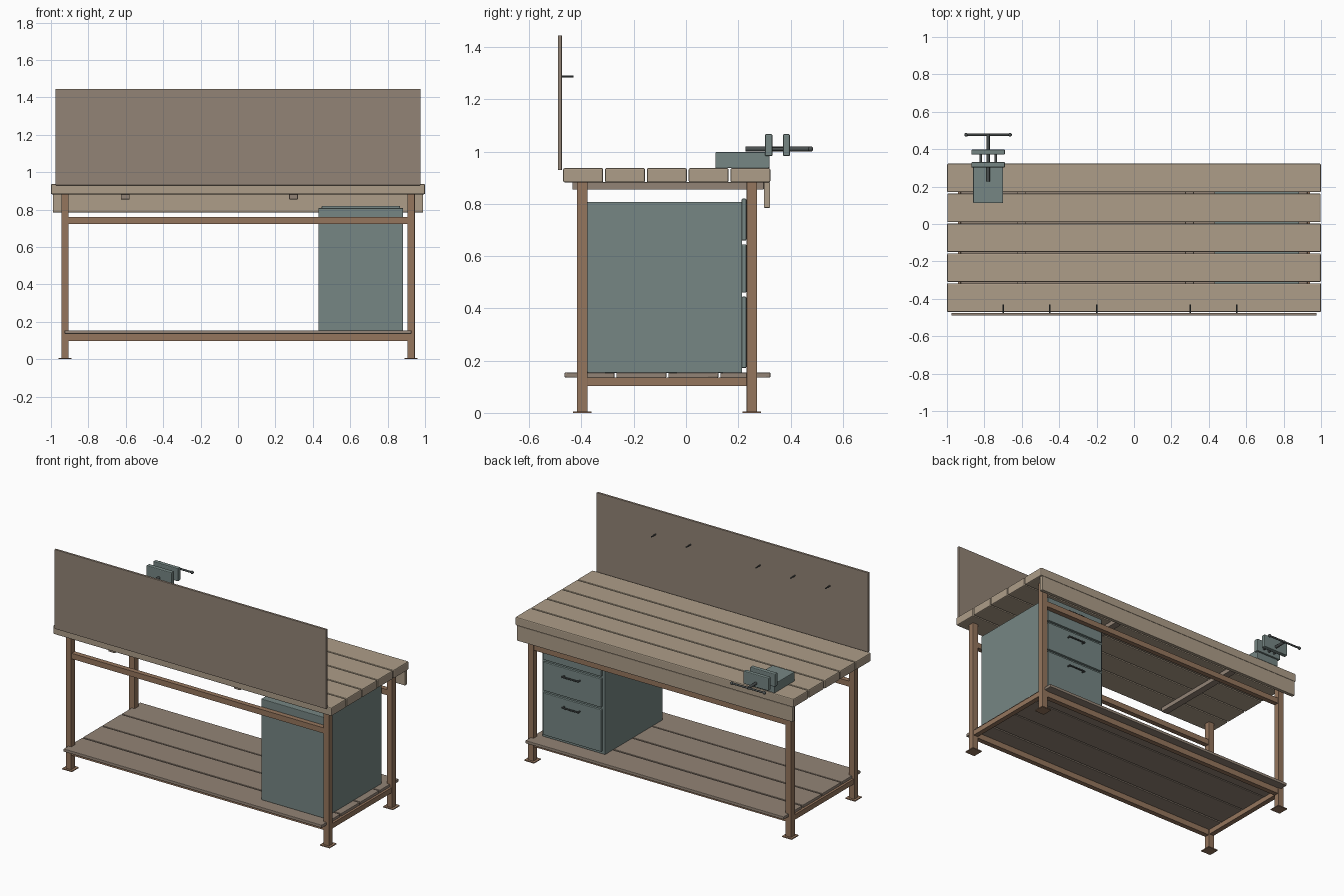
import bpy, math, random
from mathutils import Vector

if "Cube" in bpy.data.objects:
    bpy.data.objects.remove(bpy.data.objects["Cube"])
random.seed(4)


def material(name, rgb):
    m = bpy.data.materials.new(name)
    m.diffuse_color = (*rgb, 1)
    m.use_nodes = True
    m.node_tree.nodes["Principled BSDF"].inputs["Base Color"].default_value = m.diffuse_color
    return m


TOP = material("oak_top", (0.42, 0.34, 0.25))
BOARD = material("dark_board", (0.29, 0.23, 0.18))
FRAME = material("frame_brown", (0.30, 0.18, 0.11))
STEEL = material("painted_steel", (0.18, 0.24, 0.23))
DARK = material("dark_metal", (0.07, 0.08, 0.08))


def box(name, x, y, z, mat, bevel=0.0, rot=(0, 0, 0)):
    """Box from (min, max) ranges, with an optional bevel."""
    bpy.ops.mesh.primitive_cube_add(size=1)
    ob = bpy.context.object
    ob.name = name
    size = Vector([r[1] - r[0] for r in (x, y, z)])
    for v in ob.data.vertices:
        v.co = v.co * size
    ob.location = [(r[0] + r[1]) / 2 for r in (x, y, z)]
    ob.rotation_euler = rot
    ob.data.materials.append(mat)
    if bevel:
        b = ob.modifiers.new("bevel", 'BEVEL')
        b.width, b.segments = bevel, 2
    return ob


def rod(name, a, b, r, mat, sides=16):
    """Cylinder between two points."""
    a, b = Vector(a), Vector(b)
    bpy.ops.mesh.primitive_cylinder_add(vertices=sides, radius=r, depth=(b - a).length,
                                        location=(a + b) / 2)
    ob = bpy.context.object
    ob.name = name
    ob.rotation_euler = (b - a).to_track_quat('Z', 'Y').to_euler()
    ob.data.materials.append(mat)
    bpy.ops.object.shade_smooth_by_angle(angle=math.radians(40))
    return ob


# Worktop planks, with slightly uneven ends
for i in range(5):
    y0 = -0.47 + i * 0.16
    e = random.uniform(0, 0.005) if i else 0
    box(f"top_plank_{i+1}", (-1 + e, 1 - e), (y0, y0 + 0.153), (0.882, 0.937), TOP, 0.006)

# Front apron and battens beneath the top
box("front_apron", (-0.99, 0.99), (0.298, 0.322), (0.785, 0.883), TOP, 0.003)
for i, x in enumerate((-0.603, 0.297)):
    box(f"top_batten_{i+1}", (x - 0.023, x + 0.023), (-0.435, 0.298), (0.855, 0.883), BOARD, 0.002)

# Legs and foot plates
for xn, x in (("left", -0.925), ("right", 0.925)):
    for yn, y in (("back", -0.397), ("front", 0.252)):
        box(f"{yn}_{xn}_leg", (x - 0.02, x + 0.02), (y - 0.02, y + 0.02), (0, 0.883), FRAME, 0.002)
        box(f"{yn}_{xn}_foot_plate", (x - 0.035, x + 0.035), (y - 0.035, y + 0.035), (0, 0.006), FRAME)
    # Lower side rail
    box(f"{xn}_lower_rail", (x - 0.016, x + 0.016), (-0.38, 0.235), (0.103, 0.136), FRAME)

# Long rails, upper and lower
for yn, y in (("back", -0.397), ("front", 0.252)):
    box(f"{yn}_upper_rail", (-0.91, 0.91), (y - 0.016, y + 0.016), (0.724, 0.76), FRAME)
    box(f"{yn}_lower_rail", (-0.91, 0.91), (y - 0.016, y + 0.016), (0.098, 0.136), FRAME)

# Lower shelf boards
for i in range(4):
    y0 = -0.465 + i * 0.199
    tilt = math.radians(random.uniform(-0.4, 0.4))
    box(f"shelf_board_{i+1}", (-0.927, 0.927), (y0, y0 + 0.191), (0.135, 0.154), BOARD, 0.003,
        (tilt, 0, 0))

# Back panel with hanging pegs
box("back_panel", (-0.975, 0.975), (-0.49, -0.475), (0.93, 1.445), BOARD, 0.002)
for i, x in enumerate((-0.7, -0.45, -0.2, 0.3, 0.55)):
    rod(f"panel_peg_{i+1}", (x, -0.48, 1.288), (x, -0.43, 1.288), 0.004, DARK, 8)

# Drawer cabinet with three graduated drawers and bar handles
box("drawer_cabinet", (0.43, 0.882), (-0.377, 0.215), (0.153, 0.808), STEEL, 0.003)
for i, (z0, z1) in enumerate(((0.172, 0.445), (0.46, 0.645), (0.66, 0.82))):
    box(f"drawer_front_{i+1}", (0.447, 0.866), (0.213, 0.231), (z0, z1), STEEL, 0.004)
    zh = z1 - 0.05
    for x in (0.6, 0.712):
        rod(f"handle_post_{i+1}", (x, 0.228, zh), (x, 0.25, zh), 0.0045, DARK, 8)
    rod(f"drawer_handle_{i+1}", (0.595, 0.25, zh), (0.717, 0.25, zh), 0.005, DARK, 10)

# Bench vise: body, jaws and jaw faces
vx, vz = -0.78, 1.01
box("vise_body", (vx - 0.08, vx + 0.08), (0.112, 0.32), (0.937, 0.998), STEEL, 0.004)
box("vise_fixed_jaw", (vx - 0.09, vx + 0.09), (0.302, 0.331), (0.983, 1.067), STEEL, 0.005)
box("vise_moving_jaw", (vx - 0.09, vx + 0.09), (0.371, 0.398), (0.983, 1.067), STEEL, 0.005)

# Vise screw, guide rods and sliding handle
rod("vise_screw", (vx, 0.227, vz), (vx, 0.48, vz), 0.009, DARK)
for i, x in enumerate((vx - 0.04, vx + 0.04)):
    rod(f"vise_guide_rod_{i+1}", (x, 0.31, vz), (x, 0.385, vz), 0.007, DARK, 12)
rod("vise_handle", (vx - 0.115, 0.477, vz), (vx + 0.115, 0.477, vz), 0.006, DARK, 12)
for i, x in enumerate((vx - 0.117, vx + 0.117)):
    bpy.ops.mesh.primitive_uv_sphere_add(segments=16, ring_count=8, radius=0.01,
                                         location=(x, 0.477, vz))
    ob = bpy.context.object
    ob.name = f"vise_handle_knob_{i+1}"
    ob.data.materials.append(DARK)
    bpy.ops.object.shade_smooth()
